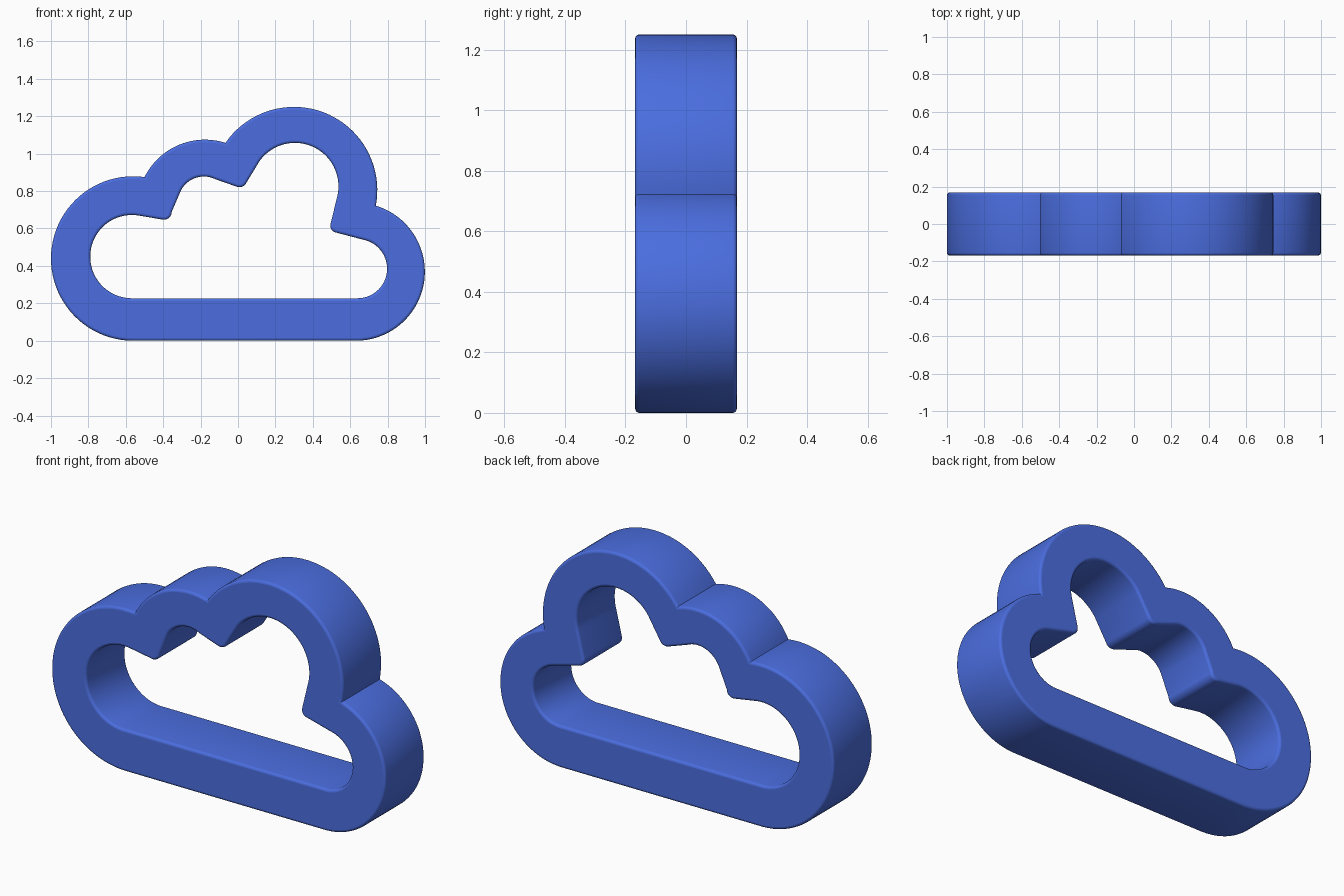
import bpy
import bmesh
from math import atan2, cos, sin, tau, radians
from mathutils import Vector

if "Cube" in bpy.data.objects:
    bpy.data.objects.remove(bpy.data.objects["Cube"])

HALF_DEPTH = 0.168
ROUND = 0.014
ROUND_STEPS = 4


def arc(a, m, b):
    """Points after a, up to b, on the circle through a, m and b."""
    u, v = m - a, b - a
    d = 2 * u.cross(v)
    c = a + Vector((v.y * u.dot(u) - u.y * v.dot(v),
                    u.x * v.dot(v) - v.x * u.dot(u))) / d
    r = (a - c).length
    start = atan2(a.y - c.y, a.x - c.x)
    sweep = (atan2(b.y - c.y, b.x - c.x) - start) % tau
    if d < 0:
        sweep -= tau
    n = max(4, int(abs(sweep) / radians(4)))
    return [c + r * Vector((cos(start + sweep * i / n), sin(start + sweep * i / n)))
            for i in range(1, n + 1)]


def outline(start, *segments):
    """Closed outline; a segment is (end) for a line or (mid, end) for an arc."""
    pts = [Vector(start)]
    for seg in segments:
        seg = [Vector(p) for p in seg]
        pts += arc(pts[-1], *seg) if len(seg) == 2 else seg
    return pts


def inset(pts, dist):
    """Move a clockwise outline to its right by dist, with mitred corners."""
    result = []
    for i, p in enumerate(pts):
        d1 = (p - pts[i - 1]).normalized()
        d2 = (pts[(i + 1) % len(pts)] - p).normalized()
        n1, n2 = Vector((d1.y, -d1.x)), Vector((d2.y, -d2.x))
        result.append(p + (n1 + n2) * dist / (1 + n1.dot(n2)))
    return result


def add_wall(bm, pts, side):
    """Wall with rounded rims; returns the front and back rim edges."""
    profile = []
    for i in range(ROUND_STEPS + 1):
        t = tau / 4 * i / ROUND_STEPS
        profile.append((ROUND * (1 - sin(t)), -HALF_DEPTH + ROUND * (1 - cos(t))))
    profile += [(d, -y) for d, y in reversed(profile)]
    rings = [[bm.verts.new((p.x, y, p.y)) for p in inset(pts, side * d)]
             for d, y in profile]
    n = len(pts)
    for r1, r2 in zip(rings, rings[1:]):
        for i in range(n):
            j = (i + 1) % n
            bm.faces.new((r1[i], r1[j], r2[j], r2[i]))
    return [[bm.edges.get((ring[i], ring[i - 1])) for i in range(n)]
            for ring in (rings[0], rings[-1])]


# Outer edge: four lobes over a flat base
outer = outline(
    (-0.57, 0),
    [(-1, 0.44), (-0.5, 0.875)],
    [(-0.18, 1.075), (-0.067, 1.058)],
    [(0.29, 1.25), (0.737, 0.722)],
    [(0.999, 0.365), (0.64, 0)])

# Inner opening: rounded hollows with rounded tips between them
inner = outline(
    (-0.575, 0.227),
    [(-0.79, 0.45), (-0.53, 0.669)],
    [(-0.405, 0.648)],
    [(-0.37, 0.656), (-0.355, 0.687)],
    [(-0.313, 0.785)],
    [(-0.205, 0.876), (-0.12, 0.863)],
    [(-0.005, 0.823)],
    [(0.025, 0.825), (0.045, 0.845)],
    [(0.115, 0.96)],
    [(0.38, 1.045), (0.527, 0.757)],
    [(0.495, 0.625)],
    [(0.5, 0.594), (0.525, 0.578)],
    [(0.685, 0.536)],
    [(0.797, 0.39), (0.64, 0.227)])

# Cloud frame: two walls joined by flat front and back faces
bm = bmesh.new()
outer_rims = add_wall(bm, outer, 1)
inner_rims = add_wall(bm, inner, -1)
for o, i, ny in zip(outer_rims, inner_rims, (-1, 1)):
    bmesh.ops.triangle_fill(bm, use_beauty=True, edges=o + i, normal=(0, ny, 0))
bmesh.ops.recalc_face_normals(bm, faces=bm.faces[:])
mesh = bpy.data.meshes.new("cloud_frame")
bm.to_mesh(mesh)
bm.free()
frame = bpy.data.objects.new("cloud_frame", mesh)
bpy.context.collection.objects.link(frame)

# Blue material
blue = bpy.data.materials.new("blue")
blue.use_nodes = True
blue.diffuse_color = (0.07, 0.155, 0.74, 1)
blue.node_tree.nodes["Principled BSDF"].inputs["Base Color"].default_value = blue.diffuse_color
mesh.materials.append(blue)

# Smooth walls, flat front and back
bpy.ops.object.select_all(action="DESELECT")
frame.select_set(True)
bpy.context.view_layer.objects.active = frame
bpy.ops.object.shade_smooth_by_angle(angle=radians(30))
for poly in mesh.polygons:
    if abs(poly.normal.y) > 0.999:
        poly.use_smooth = False
